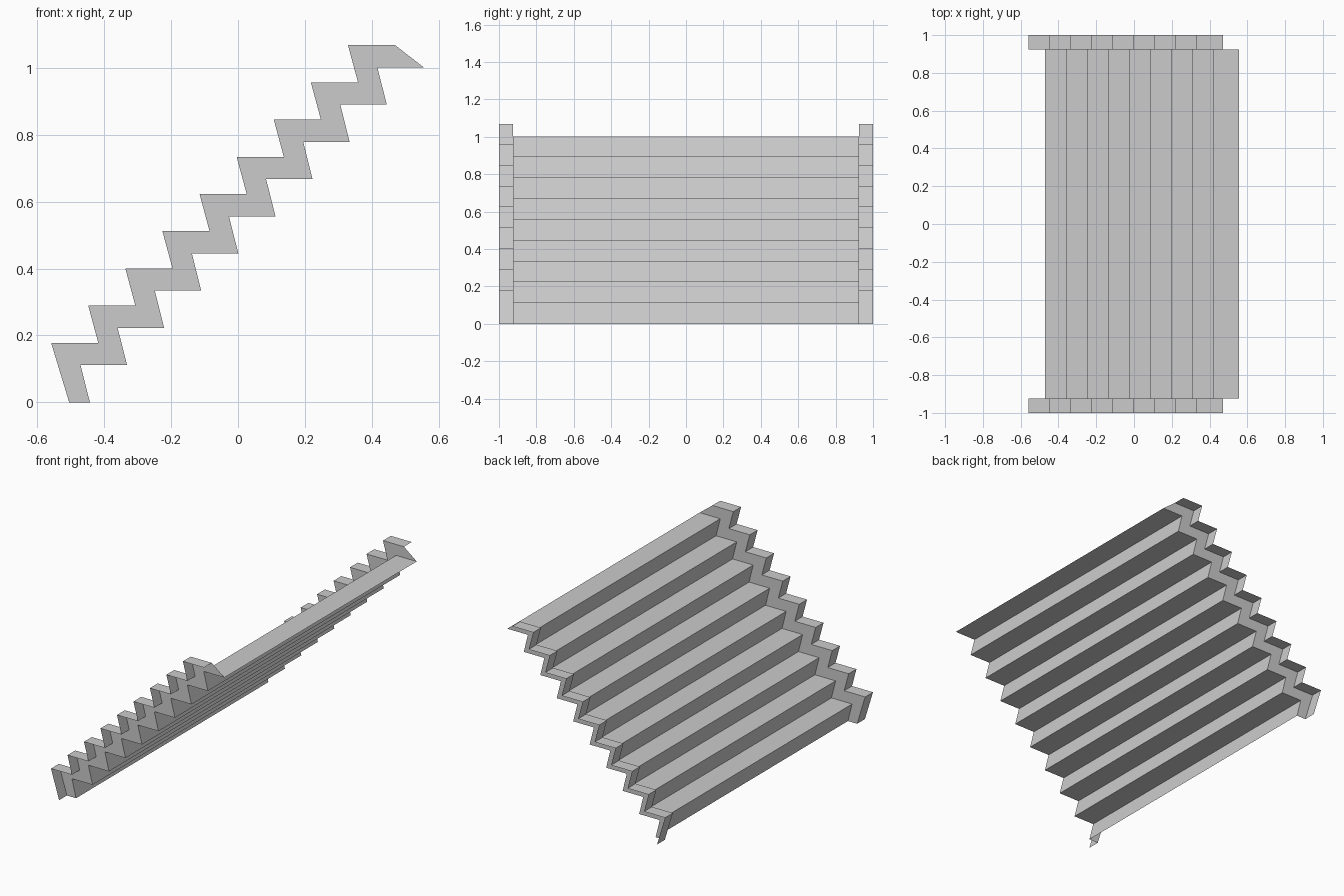
import bpy

cube = bpy.data.objects.get("Cube")
if cube:
    bpy.data.objects.remove(cube, do_unlink=True)

STEPS = 9
RUN, RISE = 0.111, 0.1113
HALF_WIDTH, INNER = 1.0, 0.925

grey = bpy.data.materials.new("plain grey")
grey.use_nodes = True
colour = (0.6, 0.6, 0.6, 1)
grey.diffuse_color = colour
grey.node_tree.nodes["Principled BSDF"].inputs["Base Color"].default_value = colour


def zigzag(foot_x, nose_x, nose_z, inner_x):
    """Side profile of the flight: leaning risers joined by level treads."""
    points = [(foot_x, 0)]
    for i in range(STEPS):
        z = nose_z + RISE * i
        points += [(nose_x + RUN * i, z), (inner_x + RUN * (i + 1), z)]
    return points


def loft(name, rows):
    """Open sheet joining matching profiles, each placed at its own y."""
    count = len(rows[0][1])
    verts = [(x, y, z) for y, profile in rows for x, z in profile]
    faces = []
    for r in range(len(rows) - 1):
        for i in range(count - 1):
            a = r * count + i
            faces.append((a, a + 1, a + count + 1, a + count))
    mesh = bpy.data.meshes.new(name)
    mesh.from_pydata(verts, [], faces)
    mesh.materials.append(grey)
    obj = bpy.data.objects.new(name, mesh)
    bpy.context.collection.objects.link(obj)
    return obj


lower = zigzag(-0.443, -0.471, RISE, -0.443)
upper = zigzag(-0.505, -0.559, 0.178, -0.529)

# Folded sheet of treads and risers
loft("stair_treads", [(-INNER, lower), (INNER, lower)])

# Raised edge: a narrow stepped ledge and the wall down to the treads
edge = loft("stepped_edges", [(-HALF_WIDTH, upper), (-INNER, upper), (-INNER, lower)])
mirror = edge.modifiers.new("both_sides", 'MIRROR')
mirror.use_axis = (False, True, False)
mirror.use_mirror_merge = False
